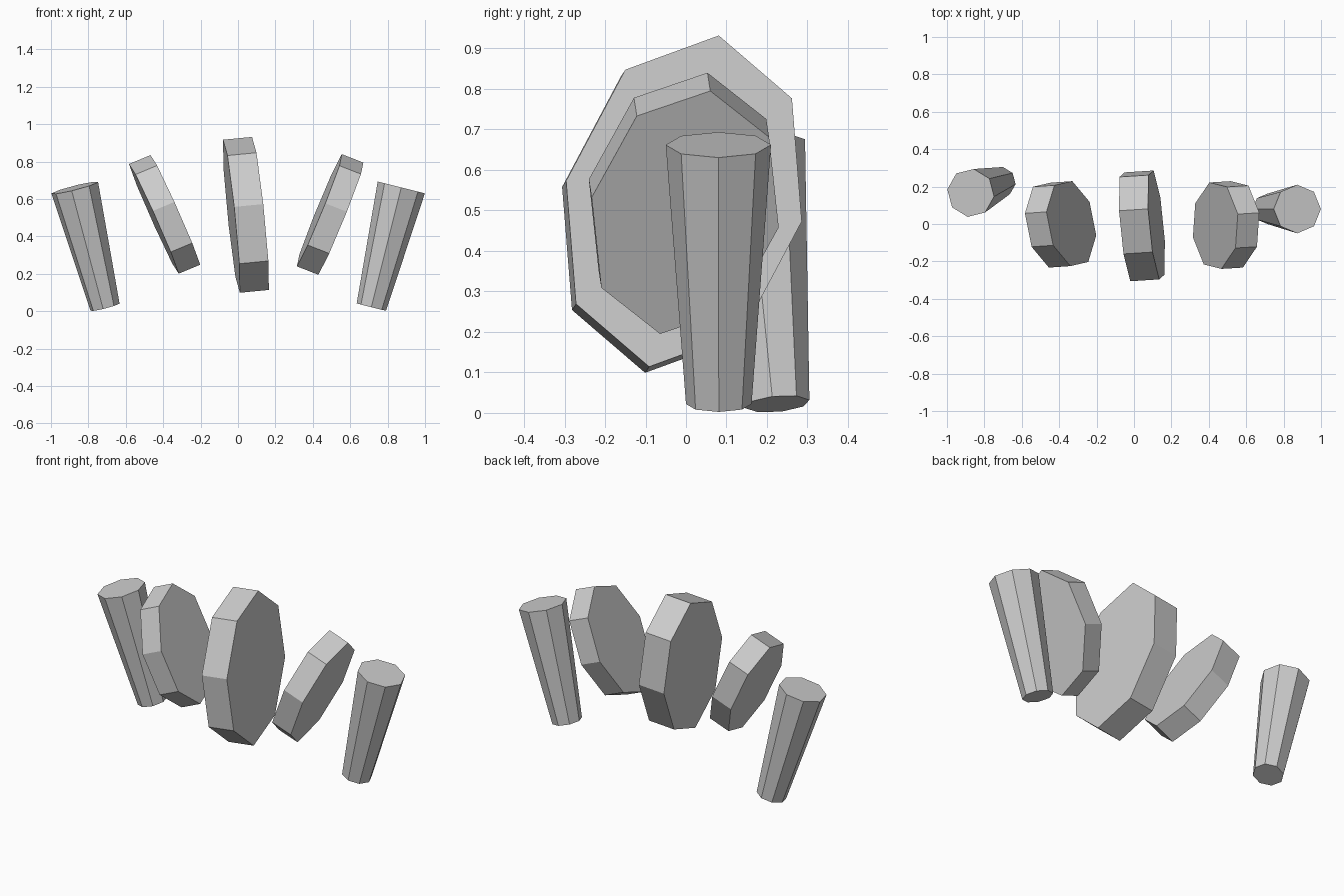
import bpy, bmesh
from mathutils import Matrix, Vector
from math import radians

if "Cube" in bpy.data.objects:
    bpy.data.objects.remove(bpy.data.objects["Cube"])


def prism(name, matrix, r_bottom=1.0, r_top=1.0):
    """Eight-sided unit-height prism or taper placed by a matrix."""
    bm = bmesh.new()
    bmesh.ops.create_cone(bm, cap_ends=True, segments=8, radius1=r_bottom,
                          radius2=r_top, depth=1.0, matrix=matrix)
    bmesh.ops.recalc_face_normals(bm, faces=bm.faces)
    mesh = bpy.data.meshes.new(name)
    bm.to_mesh(mesh)
    bm.free()
    obj = bpy.data.objects.new(name, mesh)
    bpy.context.collection.objects.link(obj)
    return obj


def post(name, bottom, top, phase):
    """Tapered octagonal post between two cap centres."""
    a, b = Vector(bottom), Vector(top)
    axis = b - a
    rot = Vector((0, 0, 1)).rotation_difference(axis).to_matrix().to_4x4()
    m = (Matrix.Translation((a + b) / 2) @ rot
         @ Matrix.Rotation(radians(phase), 4, 'Z')
         @ Matrix.Diagonal((1, 1, axis.length, 1)))
    return prism(name, m, 0.081, 0.13)


def slab(name, face_centre, long_axis, short_axis, thickness):
    """Oval octagonal slab: centre of its +x face, half axes, thickness vector."""
    c, u, v, t = map(Vector, (face_centre, long_axis, short_axis, thickness))
    m = Matrix((u, v, t)).transposed().to_4x4()
    return prism(name, Matrix.Translation(c - t / 2) @ m)


# Outer posts
post("right_post", (0.713, 0.081, 0.022), (0.873, 0.08, 0.662), 0)
post("left_post", (-0.711, 0.225, 0.022), (-0.873, 0.166, 0.66), -8)

# Leaning oval slabs
slab("middle_slab", (0.12, -0.005, 0.523), (-0.045, 0.086, 0.409),
     (-0.015, 0.291, -0.05), (0.155, 0.01, 0.015))
slab("right_slab", (0.55, -0.002, 0.495), (0.12, 0.062, 0.30),
     (-0.032, 0.231, -0.037), (0.115, 0.007, -0.045))
slab("left_slab", (-0.335, 0.002, 0.542), (-0.133, 0.063, 0.293),
     (0.005, 0.227, -0.0425), (0.115, 0.008, 0.048))
